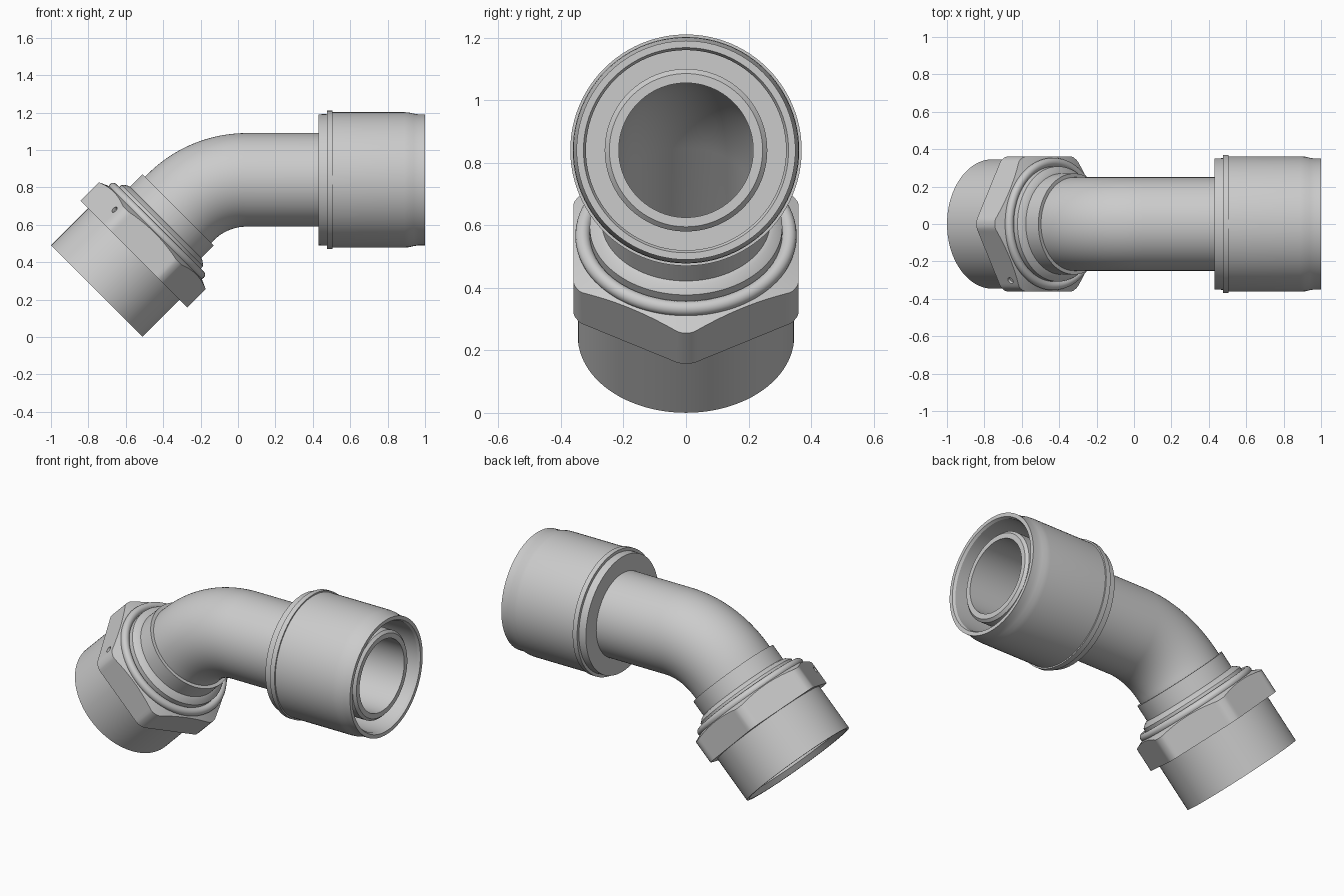
import bpy, bmesh, math
from mathutils import Vector

if "Cube" in bpy.data.objects:
    bpy.data.objects.remove(bpy.data.objects["Cube"])

# Centre line: 45 degree leg, arc bend, then straight along x
S2 = math.sqrt(0.5)
BEND_R, AXIS_Z = 0.5, 0.84
START = Vector((-0.755, 0, 0.245))
TAN = BEND_R * math.tan(math.pi / 8)
BEND_X = -0.16 + TAN                      # x where the straight leg begins
T1 = 0.595 / S2 - TAN                     # path length to bend start
T2 = T1 + BEND_R * math.pi / 4            # path length to bend end


def at_x(x):
    return T2 + x - BEND_X


def frame(t):
    """Point on the centre line and the in-plane normal there."""
    a = math.pi / 4 * min(1, max(0, (T2 - t) / (T2 - T1)))
    u = Vector((-math.sin(a), 0, math.cos(a)))
    d = Vector((math.cos(a), 0, math.sin(a)))
    if t < T1:
        return START + d * t, u
    p = Vector((BEND_X, 0, AXIS_Z - BEND_R)) + u * BEND_R
    return p + d * max(0, t - T2), u


def smooth(ob):
    bpy.ops.object.select_all(action='DESELECT')
    ob.select_set(True)
    bpy.context.view_layer.objects.active = ob
    bpy.ops.object.shade_smooth_by_angle(angle=math.radians(25))


def turn(name, profile, segs=96):
    """Closed ring of (path position, radius) points turned about the path.
    profile may be a function of the angle."""
    bm = bmesh.new()
    cols = []
    for i in range(segs):
        th = 2 * math.pi * i / segs
        col = []
        for t, r in (profile(th) if callable(profile) else profile):
            p, u = frame(t)
            col.append(bm.verts.new(p + u * (r * math.cos(th)) + Vector((0, r * math.sin(th), 0))))
        cols.append(col)
    n = len(cols[0])
    for i in range(segs):
        a, b = cols[i], cols[(i + 1) % segs]
        for j in range(n):
            k = (j + 1) % n
            bm.faces.new((a[j], a[k], b[k], b[j]))
    bmesh.ops.recalc_face_normals(bm, faces=bm.faces)
    me = bpy.data.meshes.new(name)
    bm.to_mesh(me)
    bm.free()
    ob = bpy.data.objects.new(name, me)
    bpy.context.collection.objects.link(ob)
    smooth(ob)
    return ob


# Bent tube with the insert tip at its straight end
bend = [T1 + (T2 - T1) * i / 24 for i in range(25)]
turn("bent_tube",
     [(0.3, 0.25)] + [(t, 0.25) for t in bend] +
     [(at_x(0.50), 0.25), (at_x(0.50), 0.26), (at_x(0.955), 0.26),
      (at_x(0.97), 0.245), (at_x(0.97), 0.215)] +
     [(t, 0.215) for t in reversed(bend)] + [(0.3, 0.215)])

# Crimp sleeve around the straight end
turn("crimp_sleeve", [(at_x(x), r) for x, r in (
    (0.43, 0.24), (0.43, 0.35), (0.475, 0.352), (0.475, 0.37), (0.505, 0.37),
    (0.505, 0.362), (0.89, 0.362), (0.915, 0.36), (0.94, 0.354), (0.965, 0.35),
    (1.0, 0.35), (1.0, 0.328), (0.985, 0.32), (0.52, 0.32), (0.52, 0.24))])

# Stepped collar between tube and nut
turn("collar", [(0.285, 0.23), (0.285, 0.308), (0.495, 0.308), (0.515, 0.285),
                (0.52, 0.27), (0.615, 0.27), (0.615, 0.23)])

# Rounded bead on top of the nut
turn("nut_bead", [(0.455 + 0.024 * math.cos(k * math.pi / 8),
                   0.33 + 0.024 * math.sin(k * math.pi / 8)) for k in range(16)])

# Round skirt of the nut
turn("nut_skirt", [(0, 0.346), (0.4, 0.346), (0.4, 0.3), (0.03, 0.305), (0, 0.33)])


# Hexagon of the nut with blunted corners and a conical chamfer
def hex_profile(th):
    off = (th + 1e-9) % (math.pi / 3) - math.pi / 6
    r = min(0.36 / math.cos(off), 0.404)
    return [(0.28, 0.325), (0.28, r), (0.455 - (r - 0.325) * 0.45, r), (0.455, 0.325)]


nut = turn("nut_hexagon", hex_profile, 180)

# Small marking hole drilled in one hexagon face
p, u = frame(0.375)
normal = u * math.cos(math.pi / 6) + Vector((0, -0.5, 0))
spot = p + u * 0.24 + Vector((0, -0.302, 0))
bpy.ops.mesh.primitive_cylinder_add(vertices=24, radius=0.018, depth=0.03, location=spot,
                                    rotation=normal.to_track_quat('Z', 'Y').to_euler())
drill = bpy.context.object
drill.name = "drill_helper"
drill.hide_render = True
cut = nut.modifiers.new("hole", 'BOOLEAN')
cut.operation, cut.object, cut.solver = 'DIFFERENCE', drill, 'EXACT'
bpy.context.view_layer.objects.active = nut
bpy.ops.object.modifier_apply(modifier="hole")
bpy.data.objects.remove(drill)
smooth(nut)
